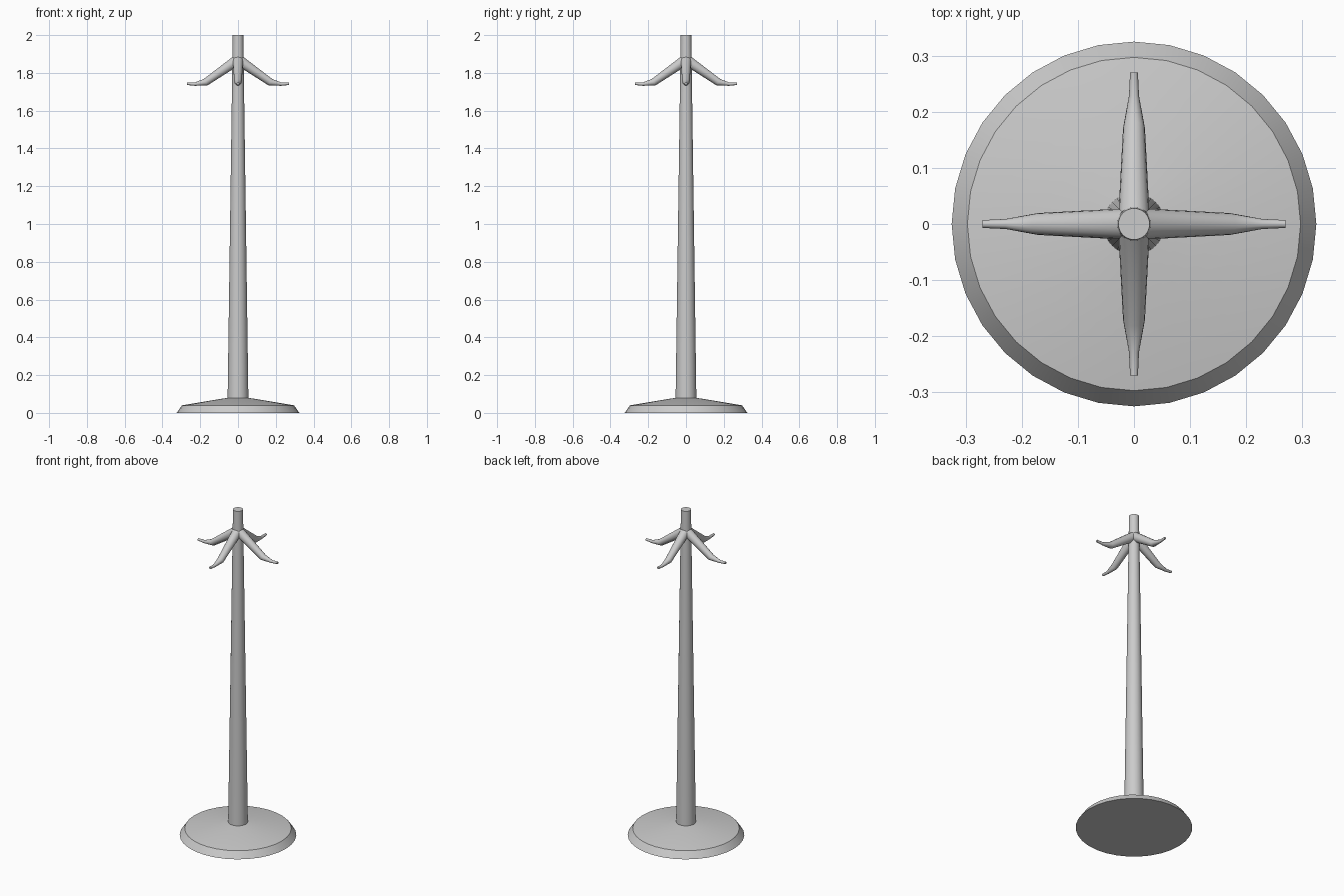
import bpy, bmesh, math
from mathutils import Vector

if "Cube" in bpy.data.objects:
    bpy.data.objects.remove(bpy.data.objects["Cube"])


def skin_rings(name, rings):
    """Bridge a list of equal-length point rings and cap both ends."""
    bm = bmesh.new()
    vr = [[bm.verts.new(p) for p in ring] for ring in rings]
    n = len(vr[0])
    for a, b in zip(vr, vr[1:]):
        for i in range(n):
            j = (i + 1) % n
            bm.faces.new((a[i], a[j], b[j], b[i]))
    bm.faces.new(vr[0])
    bm.faces.new(vr[-1])
    bmesh.ops.recalc_face_normals(bm, faces=bm.faces)
    mesh = bpy.data.meshes.new(name)
    bm.to_mesh(mesh)
    bm.free()
    obj = bpy.data.objects.new(name, mesh)
    bpy.context.collection.objects.link(obj)
    bpy.ops.object.select_all(action='DESELECT')
    obj.select_set(True)
    bpy.context.view_layer.objects.active = obj
    bpy.ops.object.shade_smooth_by_angle(angle=math.radians(30))
    return obj


def circle(center, u, v, r, n):
    return [center + r * (u * math.cos(t) + v * math.sin(t))
            for t in (2 * math.pi * i / n for i in range(n))]


def lathe(name, profile, n):
    x, y = Vector((1, 0, 0)), Vector((0, 1, 0))
    return skin_rings(name, [circle(Vector((0, 0, z)), x, y, r, n) for r, z in profile])


# Round foot and tapered pole
lathe("base", [(0.325, 0), (0.297, 0.04), (0.055, 0.08)], 32)
lathe("pole", [(0.055, 0.075), (0.028, 2.0)], 32)

# Four drooping hooks: distance out, height, radius, slope of the ring
hook = [(0.012, 1.862, 0.028, -35), (0.171, 1.751, 0.0195, -33),
        (0.228, 1.7405, 0.009, -6), (0.27, 1.743, 0.007, 2)]
for k, side in enumerate(("right", "back", "left", "front")):
    a = k * math.pi / 2
    out = Vector((math.cos(a), math.sin(a), 0))
    across = Vector((-math.sin(a), math.cos(a), 0))
    up = Vector((0, 0, 1))
    rings = []
    for d, z, r, slope in hook:
        s = math.radians(slope)
        normal = up * math.cos(s) - out * math.sin(s)
        rings.append(circle(out * d + up * z, across, normal, r, 16))
    skin_rings("hook_" + side, rings)
